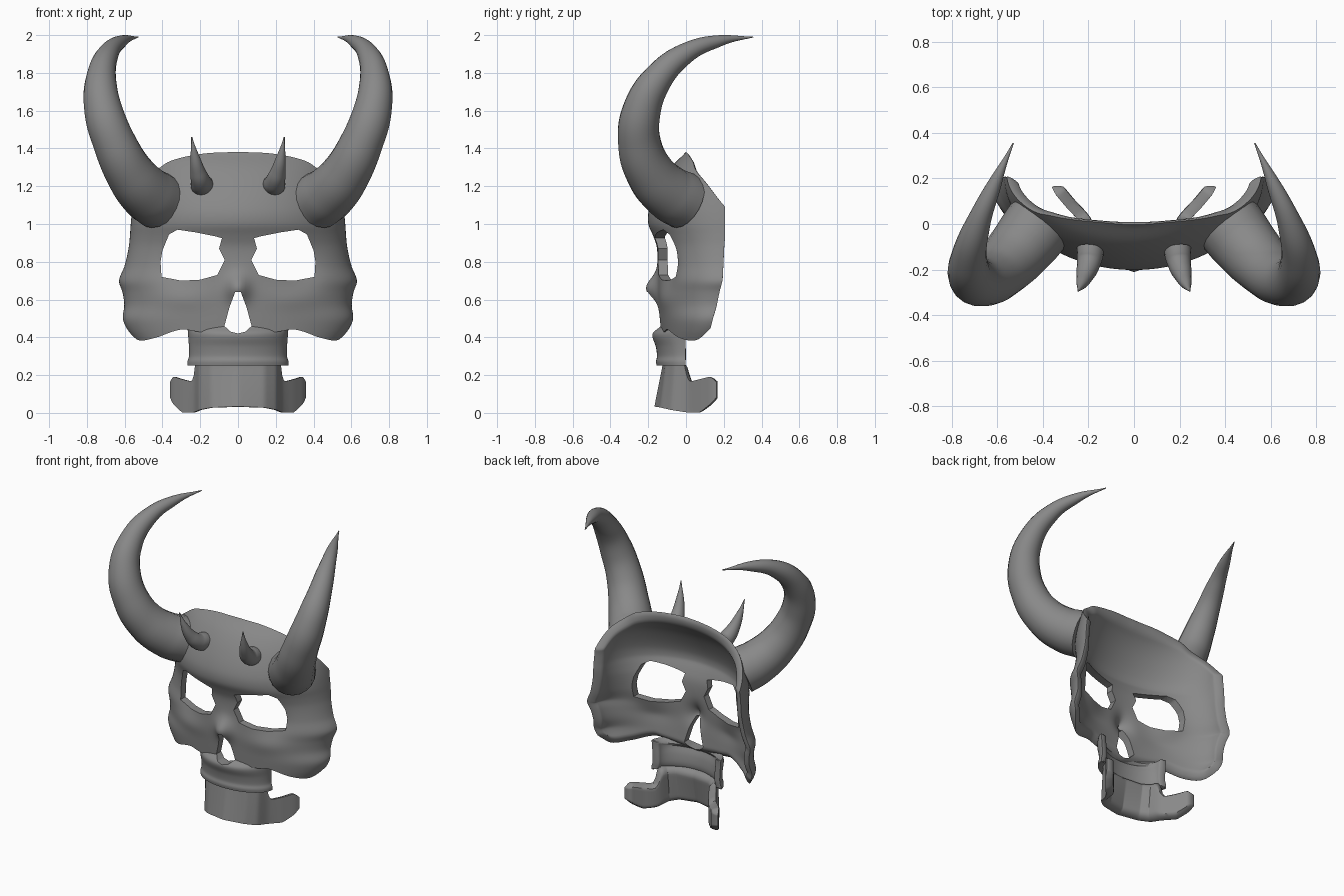
import bpy, bmesh, math

if "Cube" in bpy.data.objects:
    bpy.data.objects.remove(bpy.data.objects["Cube"])

# Dark grey surface
grey = bpy.data.materials.new("dark_grey")
grey.diffuse_color = (.25, .25, .25, 1)
grey.use_nodes = True
grey.node_tree.nodes["Principled BSDF"].inputs["Base Color"].default_value = grey.diffuse_color


def lerp(pts, t, k=1, smooth=False):
    """Lookup of column k in a table sorted by column 0, optionally smooth."""
    if t <= pts[0][0]:
        return pts[0][k]
    for i in range(len(pts) - 1):
        a, b = pts[i], pts[i + 1]
        if t <= b[0]:
            h = b[0] - a[0]
            s = (t - a[0]) / h
            if not smooth:
                return a[k] + (b[k] - a[k]) * s
            p, n = pts[max(i - 1, 0)], pts[min(i + 2, len(pts) - 1)]
            m0 = h * (b[k] - p[k]) / (b[0] - p[0])
            m1 = h * (n[k] - a[k]) / (n[0] - a[0])
            d = a[k] - b[k]
            return a[k] + s * (m0 + s * (-3 * d - 2 * m0 - m1 + s * (2 * d + m0 + m1)))
    return pts[-1][k]


def finish(obj, angle=40):
    bpy.ops.object.select_all(action='DESELECT')
    obj.select_set(True)
    bpy.context.view_layer.objects.active = obj
    bpy.ops.object.convert(target='MESH')
    bpy.ops.object.shade_smooth_by_angle(angle=math.radians(angle))
    obj.data.materials.clear()
    obj.data.materials.append(grey)


def new_object(name, bm):
    mesh = bpy.data.meshes.new(name)
    bm.to_mesh(mesh)
    bm.free()
    obj = bpy.data.objects.new(name, mesh)
    bpy.context.collection.objects.link(obj)
    return obj


def shell(name, func, nu, nv, thick, cutter=None, rim=0):
    """Curved sheet func(u in -1..1, v in 0..1), thickened inwards and cut.
    The wall thins out over the outermost `rim` grid rows."""
    bm = bmesh.new()
    g = [[bm.verts.new(func(2 * i / nu - 1, j / nv)) for j in range(nv + 1)]
         for i in range(nu + 1)]
    for i in range(nu):
        for j in range(nv):
            bm.faces.new((g[i][j], g[i + 1][j], g[i + 1][j + 1], g[i][j + 1]))
    obj = new_object(name, bm)
    vg = obj.vertex_groups.new(name="wall")
    for i in range(nu + 1):
        for j in range(nv + 1):
            d = min(i, nu - i, j, nv - j)
            w = math.sin(min(1, (d + .4) / rim) * math.pi / 2) if rim else 1
            vg.add([i * (nv + 1) + j], w, 'REPLACE')
    sm = obj.modifiers.new("soften", 'SMOOTH')
    sm.factor, sm.iterations = 0.5, 3
    so = obj.modifiers.new("wall", 'SOLIDIFY')
    so.thickness, so.offset, so.vertex_group = thick, -1, "wall"
    if cutter:
        bo = obj.modifiers.new("holes", 'BOOLEAN')
        bo.object, bo.operation, bo.solver = cutter, 'DIFFERENCE', 'EXACT'
    finish(obj)
    return obj


def elliptic(rows, top, bottom, bumps=()):
    """Half-ellipse sections; rows are (z, half width, front y, back y)."""
    def f(u, v):
        t = abs(u) * 90
        zb, zt = lerp(bottom, t, 1, True), lerp(top, t, 1, True)
        z = zb + (zt - zb) * v
        w, fr, bk = (lerp(rows, z, k, True) for k in (1, 2, 3))
        x = w * math.sin(math.radians(t))
        y = bk - (bk - fr) * math.cos(math.radians(t))
        for bx, bz, sx, sz, a in bumps:
            y -= a * math.exp(-((abs(x) - bx) / sx) ** 2 - ((z - bz) / sz) ** 2)
        return (math.copysign(x, u), y, z)
    return f


# Eye and nose hole cutter
eye = [(.085, .925), (.12, .935), (.21, .925), (.235, .94), (.32, .965), (.365, .945), (.4, .86),
       (.41, .8), (.405, .72), (.3, .70), (.2, .705), (.11, .73), (.07, .81), (.1, .87)]
nose = [(-.015, .64), (.015, .64), (.045, .56), (.072, .46), (.04, .43),
        (0, .42), (-.04, .43), (-.072, .46), (-.045, .56)]
eye[2:5] = [(.22, .955), (.32, .97)]
bm = bmesh.new()
for loop in (eye, [(-x, z) for x, z in eye], nose):
    face = bm.faces.new([bm.verts.new((x, -.6, z)) for x, z in loop])
    ext = bmesh.ops.extrude_face_region(bm, geom=[face])
    for v in ext["geom"]:
        if isinstance(v, bmesh.types.BMVert):
            v.co.y = .6
bmesh.ops.recalc_face_normals(bm, faces=bm.faces)
cutter = new_object("hole_cutter", bm)
cutter.hide_render = True

# Skull face, with nose ridge, cheekbones and sunken sockets
shell("skull_face", elliptic(
    rows=[(.38, .54, -.13, .11), (.44, .585, -.135, .13), (.5, .61, -.14, .145),
          (.57, .602, -.145, .165), (.64, .612, -.15, .18), (.7, .63, -.15, .195),
          (.78, .6, -.15, .2), (.88, .578, -.155, .205), (.94, .572, -.175, .21),
          (1.0, .568, -.2, .21), (1.08, .56, -.195, .21), (1.2, .545, -.145, .23),
          (1.3, .52, -.08, .24), (1.38, .5, 0, .25)],
    top=[(0, 1.385), (22, 1.375), (45, 1.335), (55, 1.29), (70, 1.22), (90, 1.09)],
    bottom=[(0, .4), (24, .43), (30, .44), (52, .395), (78, .385), (90, .45)],
    bumps=[(0, .66, .055, .07, .065), (.3, .6, .14, .06, .012),
           (.33, .76, .1, .1, -.025)]),
    96, 72, .05, cutter, 4)

# Upper jaw
shell("upper_jaw", elliptic(
    rows=[(.25, .268, -.155, 0), (.275, .268, -.16, 0), (.295, .26, -.153, 0),
          (.35, .26, -.16, 0), (.42, .265, -.178, 0), (.46, .268, -.135, 0)],
    top=[(0, .465), (90, .455)], bottom=[(0, .248), (90, .248)]),
    48, 24, .045, cutter, 2)

# Lower jaw: path of (u, x, y, bottom z, top z)
path = [(0, 0, -.125, .03, .28), (.3, .14, -.11, .025, .28), (.45, .205, -.065, .012, .28),
        (.58, .226, -.01, .002, .28), (.62, .236, .01, 0, .165), (.78, .295, .07, -.002, .18),
        (.92, .345, .13, .045, .195), (1, .362, .165, .085, .16)]


def jaw(u, v):
    x, y, zb, zt = (lerp(path, abs(u), k) for k in (1, 2, 3, 4))
    z = zb + (zt - zb) * v
    front = max(0, 1 - abs(u) / .7)
    return (math.copysign(x, u), y - front * .05 * max(0, 1 - z / .25), z)


shell("lower_jaw", jaw, 72, 16, .05, None, 3)


# Horns: swept tapered curves of (x, y, z, radius), one per side
def horn(name, pts, side):
    cu = bpy.data.curves.new(name, 'CURVE')
    cu.dimensions = '3D'
    cu.bevel_depth, cu.bevel_resolution = 1, 8
    cu.resolution_u, cu.use_fill_caps = 8, True
    sp = cu.splines.new('BEZIER')
    sp.radius_interpolation = 'CARDINAL'
    sp.bezier_points.add(len(pts) - 1)
    for p, (x, y, z, r) in zip(sp.bezier_points, pts):
        p.co = (x * side, y, z)
        p.radius = r
        p.handle_left_type = p.handle_right_type = 'AUTO'
    obj = bpy.data.objects.new(name, cu)
    bpy.context.collection.objects.link(obj)
    finish(obj)


big = [(.42, -.005, 1.12, .152), (.485, -.09, 1.165, .145), (.57, -.185, 1.265, .13),
       (.65, -.245, 1.42, .115), (.712, -.235, 1.6, .102), (.725, -.15, 1.77, .08),
       (.685, 0, 1.905, .055), (.61, .18, 1.97, .03), (.53, .355, 1.99, .003)]
small = [(.19, -.11, 1.205, .06), (.197, -.165, 1.225, .053), (.213, -.22, 1.28, .04),
         (.23, -.265, 1.365, .022), (.245, -.295, 1.46, .003)]
for side, label in ((-1, "left"), (1, "right")):
    horn("big_horn_" + label, big, side)
    horn("small_horn_" + label, small, side)

bpy.data.objects.remove(cutter)
